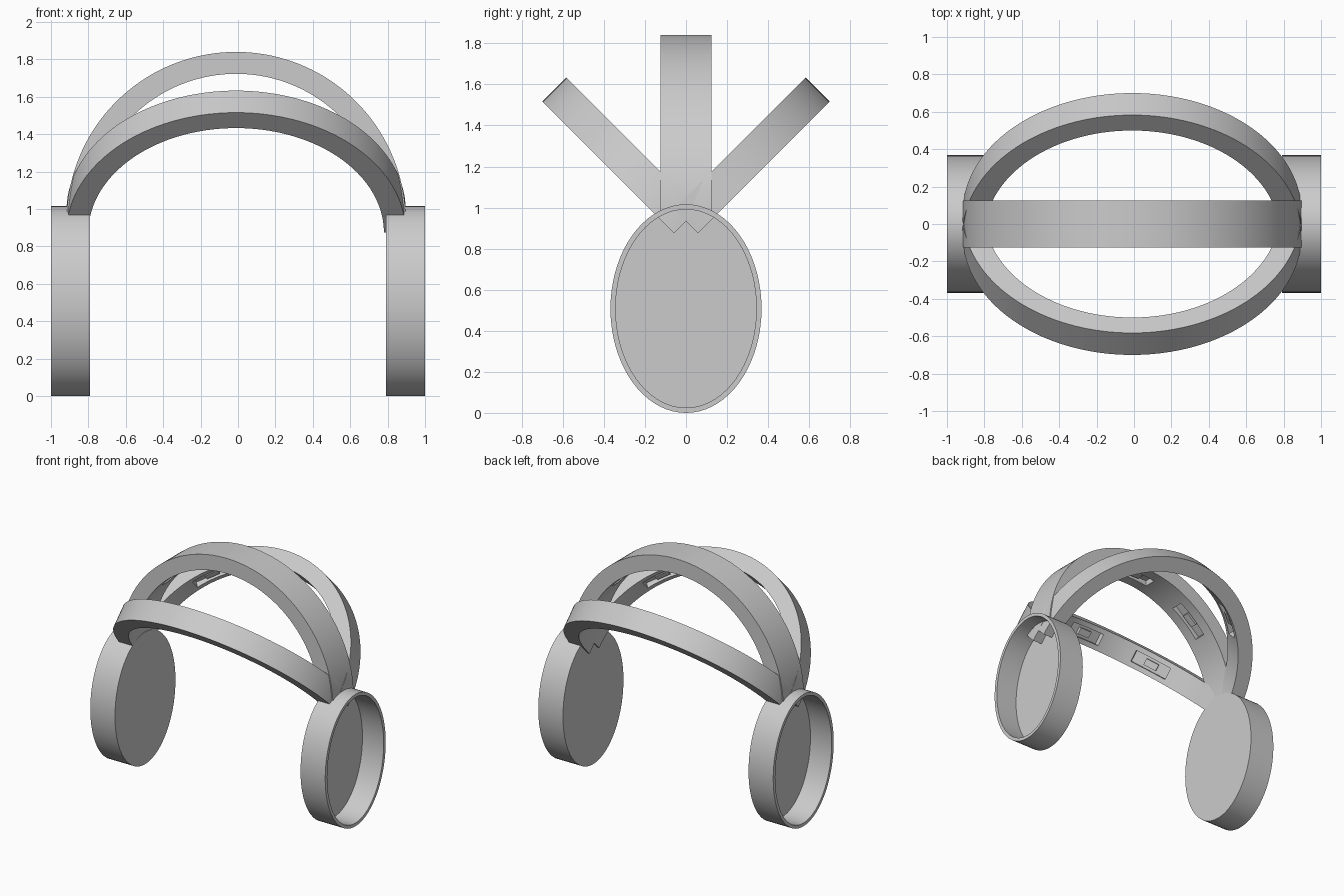
import bpy, bmesh
from math import sin, cos, pi, radians
from mathutils import Matrix, Vector

cube = bpy.data.objects.get("Cube")
if cube:
    bpy.data.objects.remove(cube, do_unlink=True)

grey = bpy.data.materials.new("matte grey")
grey.use_nodes = True
grey.diffuse_color = (0.6, 0.6, 0.6, 1)
grey.node_tree.nodes["Principled BSDF"].inputs["Base Color"].default_value = (0.6, 0.6, 0.6, 1)

R_OUT, R_IN = 0.907, 0.79
PIVOT = Vector((-0.01, 0, 0.933))


def finish(bm, name, smooth=True):
    bmesh.ops.recalc_face_normals(bm, faces=bm.faces)
    mesh = bpy.data.meshes.new(name)
    bm.to_mesh(mesh)
    bm.free()
    mesh.materials.append(grey)
    obj = bpy.data.objects.new(name, mesh)
    bpy.context.collection.objects.link(obj)
    if smooth:
        bpy.ops.object.select_all(action='DESELECT')
        obj.select_set(True)
        bpy.context.view_layer.objects.active = obj
        bpy.ops.object.shade_smooth_by_angle(angle=radians(30))
    return obj


def skin(bm, loops, closed):
    """Join matching vertex loops with quads."""
    pairs = list(zip(loops, loops[1:] + loops[:1])) if closed else list(zip(loops, loops[1:]))
    for a, b in pairs:
        n = len(a)
        for i in range(n):
            bm.faces.new((a[i], a[(i + 1) % n], b[(i + 1) % n], b[i]))


def boxes(name, size, radius, tilt):
    """Three boxes spread along the inside of a band."""
    bm = bmesh.new()
    for angle in (50, 90, 130):
        m = (Matrix.Translation(PIVOT) @ Matrix.Rotation(tilt, 4, 'X')
             @ Matrix.Rotation(-radians(angle), 4, 'Y')
             @ Matrix.Translation((radius, 0, 0)) @ Matrix.Diagonal((*size, 1)))
        bmesh.ops.create_cube(bm, size=1, matrix=m)
    return finish(bm, name, smooth=False)


def band(name, width, tilt, start):
    # Half ring with a rectangular section
    bm = bmesh.new()
    steps = 72
    turn = Matrix.Translation(PIVOT) @ Matrix.Rotation(tilt, 4, 'X')
    loops = []
    for i in range(steps + 1):
        a = start + (pi - 2 * start) * i / steps
        loops.append([bm.verts.new(turn @ Vector((r * cos(a), y, r * sin(a))))
                      for r, y in ((R_IN, -width / 2), (R_OUT, -width / 2),
                                   (R_OUT, width / 2), (R_IN, width / 2))])
    skin(bm, loops, False)
    bm.faces.new(loops[0])
    bm.faces.new(loops[-1])
    obj = finish(bm, name)

    # Shallow pockets on the inside, each with a small block
    cutter = boxes(name + "_pocket_cutter", (0.08, 0.09, 0.28), R_IN - 0.01, tilt)
    cutter.hide_render = True
    cutter.hide_viewport = True
    cut = obj.modifiers.new("pockets", 'BOOLEAN')
    cut.operation = 'DIFFERENCE'
    cut.solver = 'EXACT'
    cut.object = cutter
    bpy.context.view_layer.objects.active = obj
    bpy.ops.object.modifier_apply(modifier=cut.name)
    bpy.data.objects.remove(cutter, do_unlink=True)
    boxes(name + "_pocket_blocks", (0.03, 0.05, 0.1), R_IN + 0.02, tilt)


def ear_cup(name, side):
    # Oval cup, open on its outer side
    bm = bmesh.new()
    profile = ((0.79, 0.0), (1.0, 0.0), (1.0, 0.025), (0.82, 0.025))
    loops = []
    for x, inset in profile:
        loops.append([bm.verts.new((side * x, (0.368 - inset) * cos(t), 0.508 + (0.508 - inset) * sin(t)))
                      for t in (2 * pi * i / 72 for i in range(72))])
    skin(bm, loops, False)
    bm.faces.new(loops[0])
    bm.faces.new(loops[-1])
    finish(bm, name)


band("top_band", 0.25, 0, radians(3))
band("front_band", 0.166, radians(45), 0)
band("back_band", 0.166, radians(-45), 0)
for label, side in (("left", 1), ("right", -1)):
    ear_cup(label + "_ear_cup", side)
